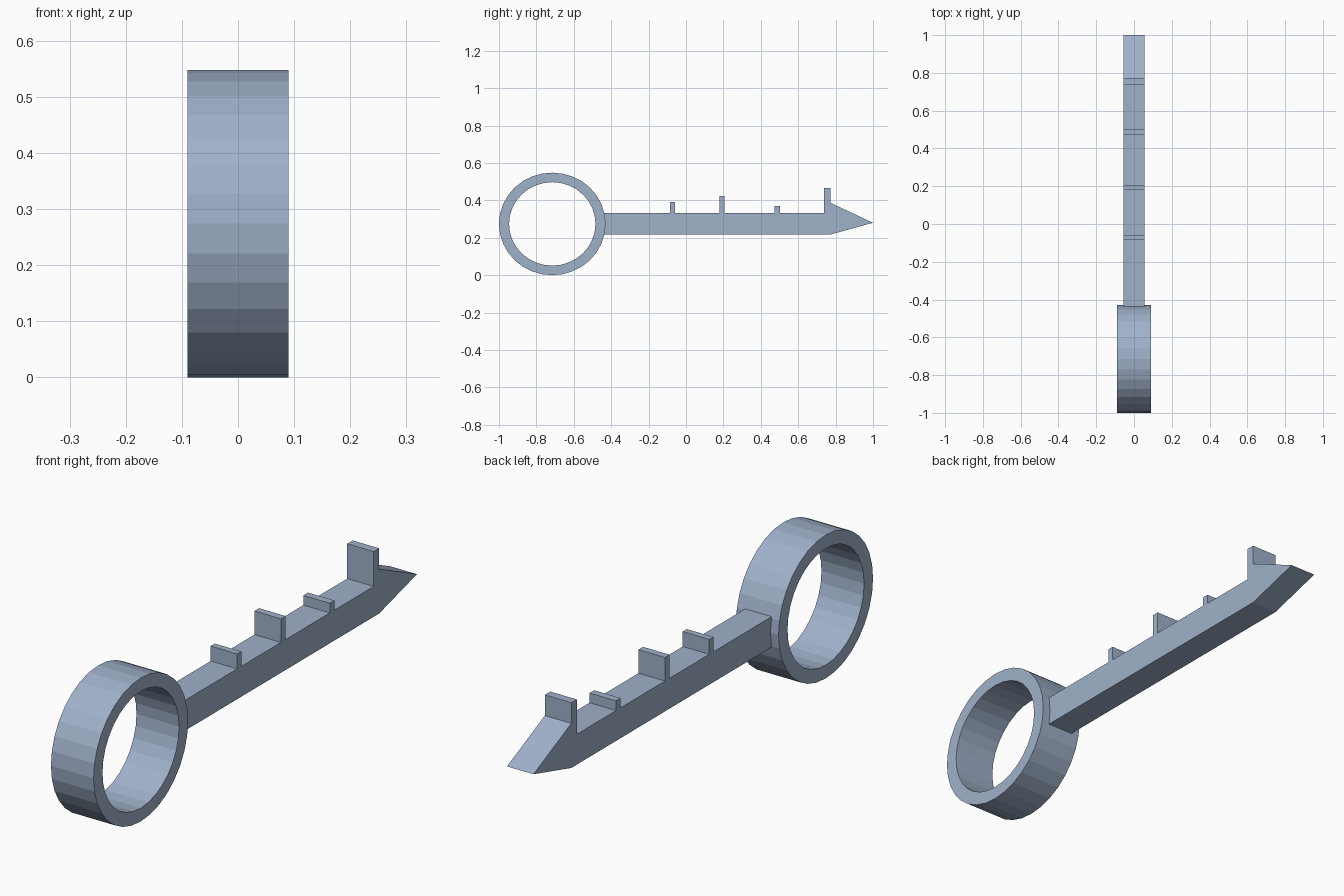
import bpy, bmesh, math

if "Cube" in bpy.data.objects:
    bpy.data.objects.remove(bpy.data.objects["Cube"])

RING_Y, RING_Z = -0.715, 0.274

# Blue-grey metal
steel = bpy.data.materials.new("blue_grey")
steel.diffuse_color = (0.35, 0.44, 0.59, 1.0)
steel.use_nodes = True
steel.node_tree.nodes["Principled BSDF"].inputs["Base Color"].default_value = steel.diffuse_color


def finish(name, bm):
    bmesh.ops.recalc_face_normals(bm, faces=bm.faces)
    mesh = bpy.data.meshes.new(name)
    bm.to_mesh(mesh)
    bm.free()
    mesh.materials.append(steel)
    obj = bpy.data.objects.new(name, mesh)
    bpy.context.collection.objects.link(obj)
    return obj


def extrude_profile(name, points, half_width):
    """Extrude a (y, z) outline symmetrically along x."""
    bm = bmesh.new()
    face = bm.faces.new([bm.verts.new((-half_width, y, z)) for y, z in points])
    new = bmesh.ops.extrude_face_region(bm, geom=[face])["geom"]
    verts = [g for g in new if isinstance(g, bmesh.types.BMVert)]
    bmesh.ops.translate(bm, verts=verts, vec=(2 * half_width, 0, 0))
    return finish(name, bm)


def oval_ring(name, outer, inner, half_width, sides=32):
    """Flat-walled oval band whose axis runs along x."""
    bm = bmesh.new()
    section = [(-half_width, outer), (half_width, outer),
               (half_width, inner), (-half_width, inner)]
    loops = []
    for i in range(sides):
        a = 2 * math.pi * i / sides
        loops.append([bm.verts.new((x, RING_Y + r[0] * math.cos(a),
                                    RING_Z + r[1] * math.sin(a)))
                      for x, r in section])
    for i in range(sides):
        p, q = loops[i], loops[(i + 1) % sides]
        for j in range(4):
            k = (j + 1) % 4
            bm.faces.new((p[j], p[k], q[k], q[j]))
    return finish(name, bm)


# Oval finger ring of the key
oval_ring("key_bow", (0.285, 0.274), (0.231, 0.223), 0.09)

# Shaft outline: pointed tip, then square teeth from tip to ring
BOTTOM, TOP = 0.217, 0.333
teeth = [(0.474, 0.502, 0.37), (0.179, 0.207, 0.423), (-0.085, -0.06, 0.39)]
outline = [(-0.46, BOTTOM), (0.772, BOTTOM), (1.0, 0.28), (0.772, 0.387),
           (0.772, 0.466), (0.739, 0.466), (0.739, TOP)]
for y0, y1, z in teeth:
    outline += [(y1, TOP), (y1, z), (y0, z), (y0, TOP)]
outline.append((-0.46, TOP))
extrude_profile("key_shaft", outline, 0.056)
